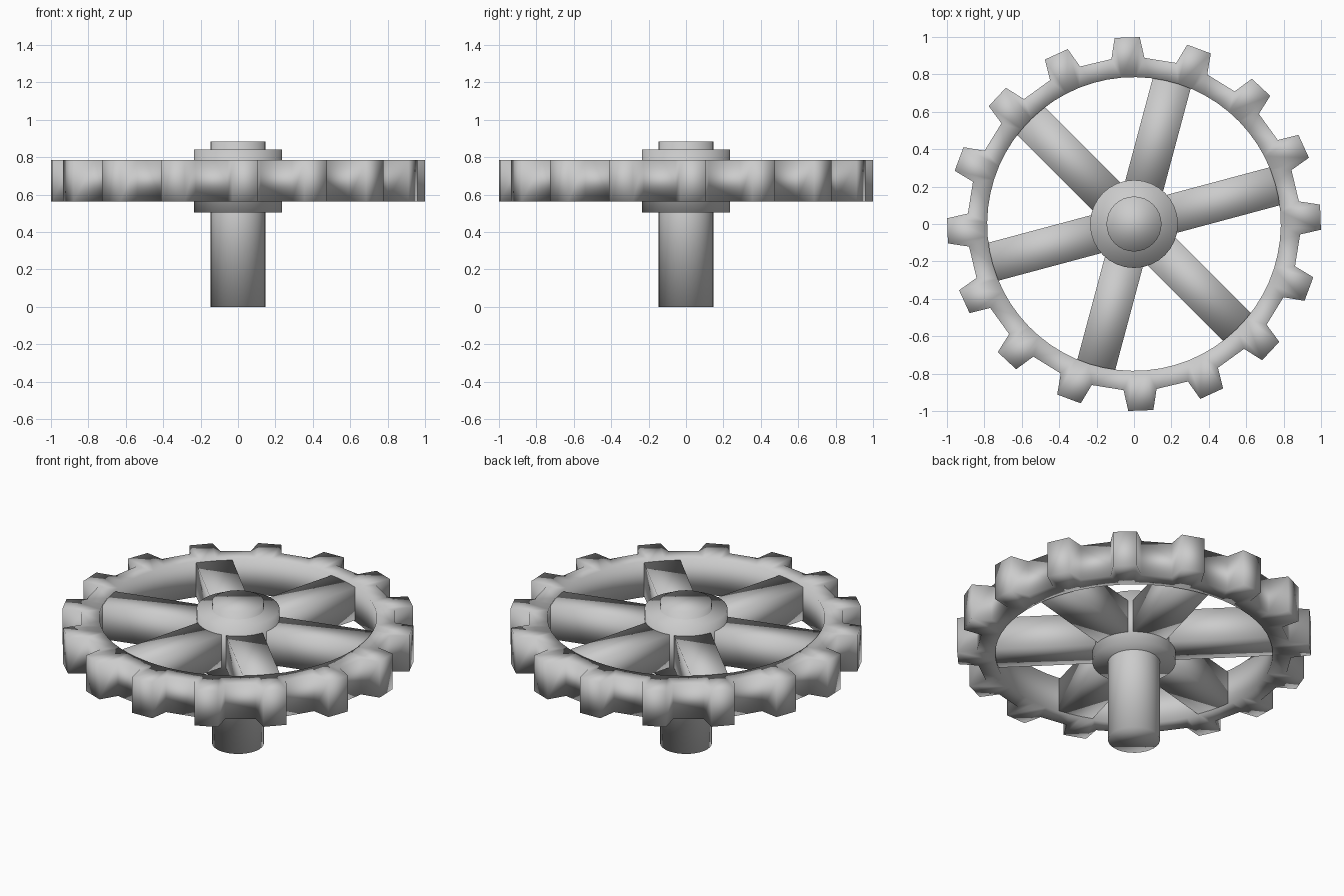
import bpy, bmesh
from math import sin, cos, radians

if "Cube" in bpy.data.objects:
    bpy.data.objects.remove(bpy.data.objects["Cube"])

def finish(name, bm):
    bmesh.ops.recalc_face_normals(bm, faces=bm.faces)
    mesh = bpy.data.meshes.new(name)
    bm.to_mesh(mesh)
    bm.free()
    for p in mesh.polygons:
        p.use_smooth = True
    obj = bpy.data.objects.new(name, mesh)
    bpy.context.collection.objects.link(obj)
    return obj

def polar(r, deg, z):
    return (r * cos(radians(deg)), r * sin(radians(deg)), z)

def cylinder(name, r, z0, z1, sides=32):
    bm = bmesh.new()
    rings = [[bm.verts.new(polar(r, 360 * i / sides, z)) for i in range(sides)]
             for z in (z0, z1)]
    for i in range(sides):
        j = (i + 1) % sides
        bm.faces.new((rings[0][i], rings[0][j], rings[1][j], rings[1][i]))
    for ring in rings:
        bm.faces.new(ring)
    return finish(name, bm)

# Axle and hub collar
cylinder("axle", 0.147, 0.0, 0.885)
cylinder("hub", 0.235, 0.505, 0.84)

# Toothed rim: four outline points per tooth, paired with an even inner circle
TEETH, Z0, Z1 = 16, 0.562, 0.785
tooth = [(0.89, -5.7), (1.0, -3.85), (1.0, 3.85), (0.89, 5.7)]
step = 360 / TEETH
bm = bmesh.new()
loops = []
for t in range(TEETH):
    a = 2.1 + t * step
    for k, (r, da) in enumerate(tooth):
        inner = a + (k - 1.5) * step / 4
        loops.append([bm.verts.new(p) for p in (
            polar(r, a + da, Z0), polar(r, a + da, Z1),
            polar(0.785, inner, Z1), polar(0.785, inner, Z0))])
for i, cur in enumerate(loops):
    nxt = loops[(i + 1) % len(loops)]
    for k in range(4):
        m = (k + 1) % 4
        bm.faces.new((cur[k], nxt[k], nxt[m], cur[m]))
finish("toothed_rim", bm)

# Six box spokes, ends buried in hub and rim
for s in range(6):
    bm = bmesh.new()
    bmesh.ops.create_cube(bm, size=1)
    bmesh.ops.scale(bm, vec=(0.68, 0.21, 0.205), verts=bm.verts)
    bmesh.ops.translate(bm, vec=(0.48, 0, 0.6735), verts=bm.verts)
    spoke = finish(f"spoke_{s + 1}", bm)
    spoke.rotation_euler.z = radians(15 + 60 * s)
